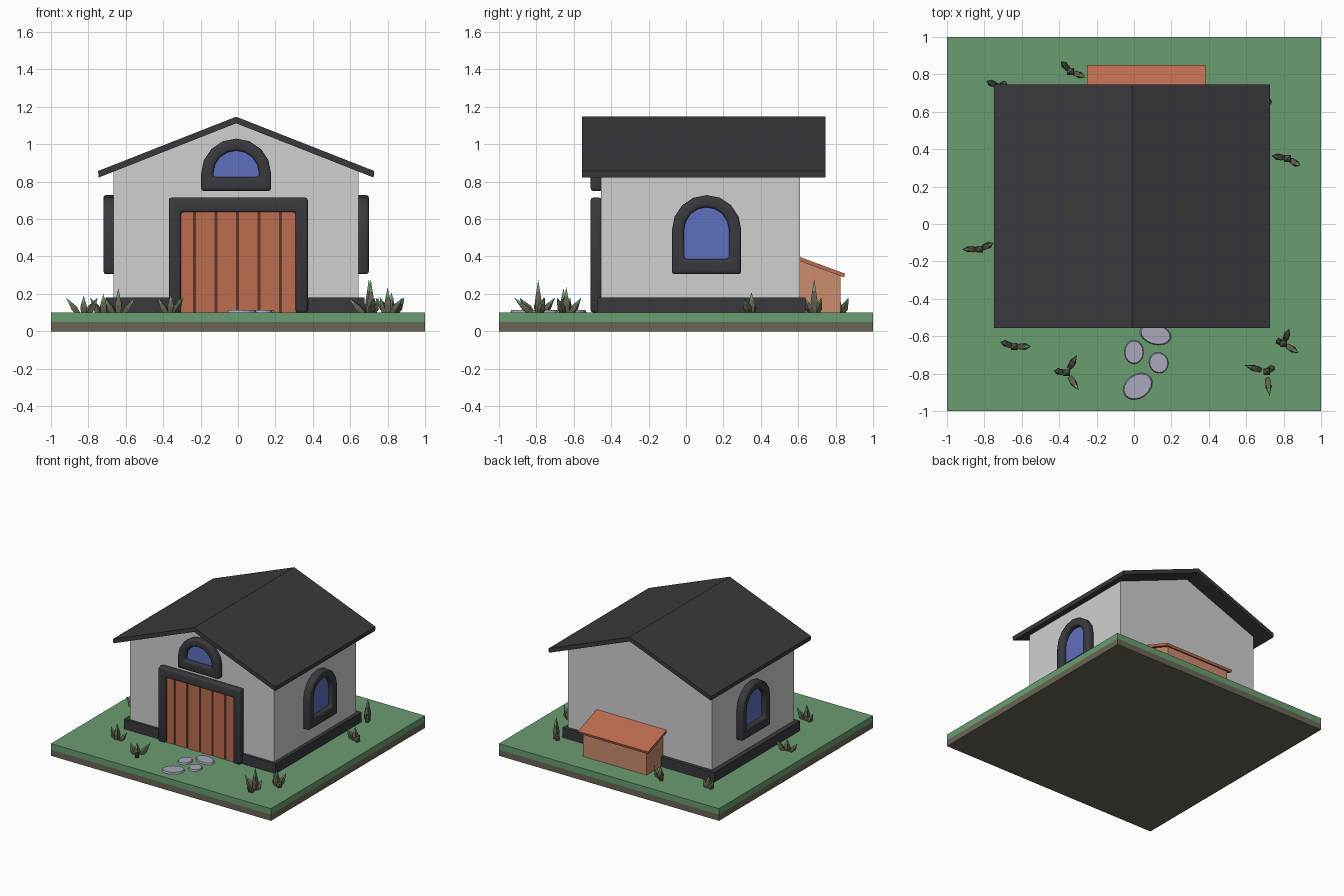
import bpy, bmesh, math
from mathutils import Vector, Matrix

cube = bpy.data.objects.get("Cube")
if cube:
    bpy.data.objects.remove(cube, do_unlink=True)


def material(name, rgb):
    col = [(c / 255 / 12.92 if c < 11 else ((c / 255 + 0.055) / 1.055) ** 2.4) for c in rgb] + [1]
    m = bpy.data.materials.new(name)
    m.use_nodes = True
    m.diffuse_color = col
    m.node_tree.nodes["Principled BSDF"].inputs["Base Color"].default_value = col
    return m


GRASS = material("grass green", (106, 156, 113))
SOIL = material("olive soil", (106, 101, 86))
WALL = material("plaster white", (208, 208, 208))
DARK = material("charcoal", (58, 57, 62))
WOOD = material("orange wood", (190, 108, 80))
SEAM = material("dark brown", (92, 56, 42))
TAN = material("tan wood", (204, 140, 108))
GLASS = material("blue glass", (96, 112, 190))
STONE = material("lavender stone", (168, 168, 188))
BLADE = material("leaf olive", (98, 96, 80))


def finish(name, bm, mats, smooth=False):
    bmesh.ops.recalc_face_normals(bm, faces=bm.faces)
    me = bpy.data.meshes.new(name)
    bm.to_mesh(me)
    bm.free()
    for m in mats:
        me.materials.append(m)
    for p in me.polygons:
        p.use_smooth = smooth
    ob = bpy.data.objects.new(name, me)
    bpy.context.collection.objects.link(ob)
    return ob


def box(name, lo, hi, mat):
    bm = bmesh.new()
    lo, hi = Vector(lo), Vector(hi)
    bmesh.ops.create_cube(bm, size=1, matrix=Matrix.Translation((lo + hi) / 2) @ Matrix.Diagonal((*(hi - lo), 1)))
    return finish(name, bm, [mat])


def prism(name, pts, axis, a, b, mat):
    """Extrude an outline in the (x, z) or (y, z) plane along the other axis."""
    bm = bmesh.new()
    put = (lambda u, z, d: (u, d, z)) if axis == "y" else (lambda u, z, d: (d, u, z))
    face = bm.faces.new([bm.verts.new(put(u, z, a)) for u, z in pts])
    ext = bmesh.ops.extrude_face_region(bm, geom=[face])
    bmesh.ops.translate(bm, vec=put(0, 0, b - a), verts=[v for v in ext["geom"] if isinstance(v, bmesh.types.BMVert)])
    return finish(name, bm, [mat])


def frame(name, outer, inner, front, back, closed):
    """Bevelled surround between two matching outlines."""
    bm = bmesh.new()
    rings = [[bm.verts.new((u, y, z)) for u, z in pts]
             for pts, y in ((outer, front), (inner, front), (inner, back), (outer, back))]
    n = len(outer)
    for i in range(n if closed else n - 1):
        j = (i + 1) % n
        for k in range(4):
            a, b = rings[k], rings[(k + 1) % 4]
            bm.faces.new((a[i], a[j], b[j], b[i]))
    if not closed:
        for i in (0, n - 1):
            bm.faces.new([r[i] for r in rings])
    ob = finish(name, bm, [DARK], smooth=True)
    bev = ob.modifiers.new("soft edges", "BEVEL")
    bev.width, bev.segments, bev.angle_limit = 0.014, 2, math.radians(50)
    return ob


def arch(r, bottom, spring, steps=8):
    arc = [(r * math.cos(math.pi * i / steps), spring + r * math.sin(math.pi * i / steps)) for i in range(steps + 1)]
    return [(r, bottom)] + arc + [(-r, bottom)]


def window(name, r_out, r_in, bottom, sill, spring, location, turn):
    parts = [frame(name + "_frame", arch(r_out, bottom, spring), arch(r_in, sill, spring), -0.055, 0.01, True),
             prism(name + "_glass", arch(r_in + 0.005, sill - 0.005, spring), "y", -0.015, 0.005, GLASS)]
    for ob in parts:
        ob.location = location
        ob.rotation_euler.z = math.radians(turn)


# Ground slab
box("soil_layer", (-1, -1, 0), (1, 1, 0.05), SOIL)
box("lawn", (-1, -1, 0.05), (1, 1, 0.1), GRASS)

# House body, plinth and roof
CX = -0.01
prism("walls", [(CX - 0.655, 0.1), (CX + 0.655, 0.1), (CX + 0.655, 0.857), (CX, 1.115), (CX - 0.655, 0.857)],
      "y", -0.455, 0.61, WALL)
box("plinth", (-0.705, -0.475, 0.1), (0.675, 0.64, 0.18), DARK)
E = 0.738
prism("roof", [(CX - E, 0.857), (CX, 1.147), (CX + E, 0.857), (CX + E - 0.003, 0.822),
               (CX, 1.112), (CX - E + 0.003, 0.822)], "y", -0.555, 0.745, DARK)

# Door: surround, backing and planks
frame("door_frame", [(0.373, 0.1), (0.373, 0.715), (-0.37, 0.715), (-0.37, 0.1)],
      [(0.308, 0.1), (0.308, 0.637), (-0.305, 0.637), (-0.305, 0.1)], -0.51, -0.45, False)
box("door_backing", (-0.306, -0.48, 0.1), (0.309, -0.45, 0.638), SEAM)
edges = [-0.315, -0.232, -0.117, -0.002, 0.113, 0.228, 0.317]
for i, (a, b) in enumerate(zip(edges, edges[1:])):
    box(f"door_plank_{i + 1}", (a + 0.008, -0.488, 0.1), (b - 0.008, -0.478, 0.637), WOOD)

# Arched windows
window("gable_window", 0.187, 0.123, 0.75, 0.825, 0.843, (CX, -0.455, 0), 0)
window("left_window", 0.185, 0.12, 0.305, 0.387, 0.543, (CX + 0.655, 0.11, 0), 90)
window("right_window", 0.185, 0.12, 0.305, 0.387, 0.543, (CX - 0.655, 0.11, 0), -90)

# Rear lean-to bin
prism("bin_body", [(0.6, 0.1), (0.825, 0.1), (0.825, 0.295), (0.6, 0.38)], "x", -0.22, 0.36, TAN)
prism("bin_lid", [(0.6, 0.378), (0.845, 0.288), (0.85, 0.308), (0.6, 0.4)], "x", -0.25, 0.385, WOOD)

# Stepping stones: x, y, radii, turn
for i, (x, y, rx, ry, turn) in enumerate([(0, -0.685, 0.052, 0.064, 0), (0.132, -0.742, 0.052, 0.057, 20),
                                          (0.02, -0.868, 0.086, 0.064, 35), (0.115, -0.59, 0.086, 0.055, -15)]):
    bm = bmesh.new()
    bmesh.ops.create_cone(bm, cap_ends=True, segments=16, radius1=1, radius2=0.92, depth=0.014,
                          matrix=Matrix.Translation((x, y, 0.106)) @ Matrix.Rotation(math.radians(turn), 4, "Z")
                          @ Matrix.Diagonal((rx, ry, 1, 1)))
    finish(f"stepping_stone_{i + 1}", bm, [STONE])


def blade(bm, base, tip, r):
    """Four-sided spike, widest low down, with a green tip."""
    axis = tip - base
    rot = axis.to_track_quat("Z", "Y").to_matrix()
    rings = [[bm.verts.new(base + axis * t + rot @ Vector((r * s * math.cos(a), r * s * math.sin(a), 0)))
              for a in (math.pi * (k / 2 + 0.25) for k in range(4))]
             for t, s in ((0, 0.7), (0.35, 1), (0.65, 0.55))]
    top = bm.verts.new(tip)
    bm.faces.new(rings[0])
    for k in range(4):
        j = (k + 1) % 4
        for lo, hi in zip(rings, rings[1:]):
            bm.faces.new((lo[k], lo[j], hi[j], hi[k]))
        bm.faces.new((rings[2][k], rings[2][j], top)).material_index = 1


# Grass tufts: base x, y, upright height, then leaning tip offsets
tufts = [(-0.34, 0.815, 0.1, [(-0.05, 0.055), (0.08, -0.03)]),
         (-0.72, 0.735, 0.1, [(-0.07, 0.03), (0.04, 0.02)]),
         (0.7, 0.685, 0.18, [(-0.05, 0.04), (0.03, -0.05)]),
         (0.82, 0.35, 0.11, [(-0.085, 0.015), (0.07, -0.04)]),
         (-0.825, -0.135, 0.09, [(-0.095, 0), (0.075, 0.035)]),
         (-0.64, -0.655, 0.13, [(-0.075, 0.025), (0.09, 0)]),
         (-0.36, -0.795, 0.1, [(-0.07, 0.01), (0.055, 0.095), (0.065, -0.095)]),
         (0.71, -0.79, 0.175, [(-0.12, 0.035), (0.015, -0.13), (0.04, 0.03)]),
         (0.8, -0.64, 0.135, [(0.03, 0.08), (0.08, -0.05), (-0.04, 0.02)])]
for i, (x, y, h, leans) in enumerate(tufts):
    bm = bmesh.new()
    base = Vector((x, y, 0.095))
    blade(bm, base, base + Vector((0, 0, h + 0.005)), 0.026)
    for dx, dy in leans:
        off = Vector((dx, dy, 0))
        blade(bm, base + off * 0.3, base + off + Vector((0, 0, 0.085)), 0.022)
    finish(f"grass_tuft_{i + 1}", bm, [BLADE, GRASS])
